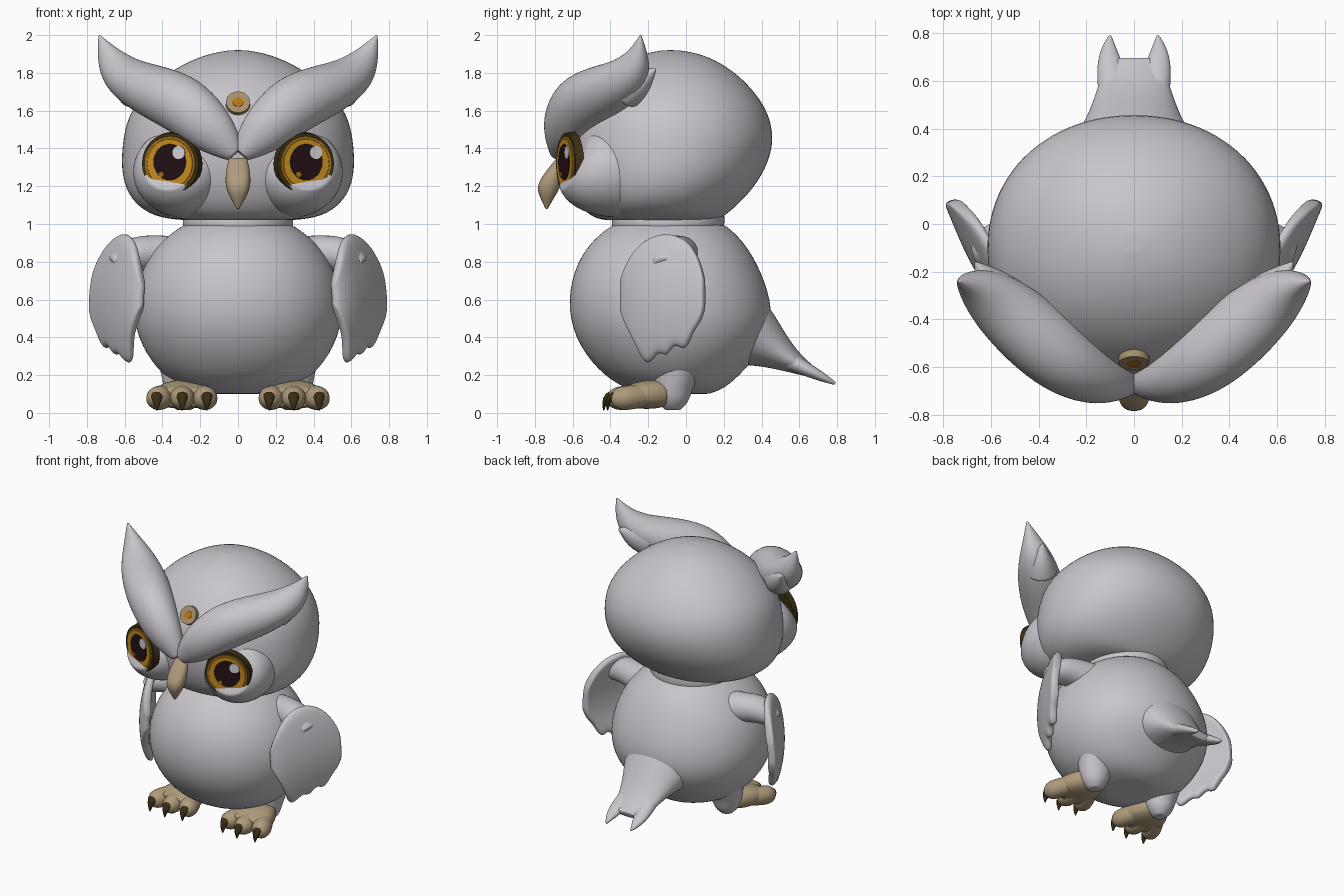
import bpy, bmesh
from math import cos, sin, pi, radians, copysign
from mathutils import Vector, Matrix

cube = bpy.data.objects.get("Cube")
if cube:
    bpy.data.objects.remove(cube, do_unlink=True)


def material(name, r, g, b):
    m = bpy.data.materials.new(name)
    m.use_nodes = True
    m.diffuse_color = (r, g, b, 1)
    bsdf = m.node_tree.nodes["Principled BSDF"]
    bsdf.inputs["Base Color"].default_value = (r, g, b, 1)
    bsdf.inputs["Roughness"].default_value = 0.8
    return m


GREY = material("plumage grey", .58, .56, .6)
TAN = material("beak tan", .43, .33, .2)
CLAW = material("claw dark brown", .04, .026, .007)
RIM = material("eye rim brown", .045, .028, .007)
AMBER = material("dark amber", .36, .16, .01)
ORANGE = material("iris orange", .56, .26, .014)
PUPIL = material("pupil black", .016, .005, .007)
GLINT = material("glint white", .64, .64, .67)
HALO = material("forehead spot tan", .38, .28, .15)
SPOT = material("forehead spot orange", .5, .17, .007)
X, Y, Z = Vector((1, 0, 0)), Vector((0, 1, 0)), Vector((0, 0, 1))


def finish(name, bm, mat, subsurf=0, thickness=0):
    bmesh.ops.recalc_face_normals(bm, faces=bm.faces)
    me = bpy.data.meshes.new(name)
    bm.to_mesh(me)
    bm.free()
    me.materials.append(mat)
    ob = bpy.data.objects.new(name, me)
    bpy.context.collection.objects.link(ob)
    if thickness:
        sol = ob.modifiers.new("thickness", 'SOLIDIFY')
        sol.thickness, sol.offset = thickness, 0
    if subsurf:
        ob.modifiers.new("smooth", 'SUBSURF').levels = subsurf
        ob.modifiers["smooth"].render_levels = subsurf
    bpy.ops.object.select_all(action='DESELECT')
    ob.select_set(True)
    bpy.context.view_layer.objects.active = ob
    bpy.ops.object.shade_smooth_by_angle(angle=radians(50))
    return ob


def tube(name, pts, mat, ref=X, axis=None, power=2.0, segs=14, level=2):
    """Loft ellipses (x, y, z, radius along ref, radius across) along a path."""
    def mix(a, b):
        return tuple(p + (q - p) * .08 for p, q in zip(a, b))
    pts = [pts[0], mix(pts[0], pts[1]), *pts[1:-1], mix(pts[-1], pts[-2]), pts[-1]]
    bm, rings = bmesh.new(), []
    for i, (x, y, z, a, b) in enumerate(pts):
        p, q = pts[max(i - 1, 0)], pts[min(i + 1, len(pts) - 1)]
        t = axis or (Vector(q[:3]) - Vector(p[:3])).normalized()
        u = (ref - t * ref.dot(t)).normalized()
        v = t.cross(u)
        ring = []
        for k in range(segs):
            c, s = cos(2 * pi * k / segs), sin(2 * pi * k / segs)
            c, s = (copysign(abs(w) ** (2 / power), w) for w in (c, s))
            ring.append(bm.verts.new(Vector((x, y, z)) + u * a * c + v * b * s))
        rings.append(ring)
    for r0, r1 in zip(rings, rings[1:]):
        for k in range(segs):
            n = (k + 1) % segs
            bm.faces.new((r0[k], r0[n], r1[n], r1[k]))
    bm.faces.new(rings[0])
    bm.faces.new(rings[-1])
    return finish(name, bm, mat, level)


def stack(name, rows, power):
    """Upright form from rows of height, half width, front y, back y."""
    pts = [(0, (f + b) / 2, z, w, (b - f) / 2) for z, w, f, b in rows]
    tube(name, pts, GREY, axis=Z, power=power, segs=24)


def disc(name, matrix, x, z, radius, front, mat, depth=.012, sx=1.0):
    """Round plate facing the local -y direction, front face at y = -front."""
    bm = bmesh.new()
    bmesh.ops.create_cone(bm, cap_ends=True, segments=32, radius1=radius,
                          radius2=radius * .96, depth=depth)
    place = Matrix.Translation((x, -front + depth / 2, z)) @ Matrix.Diagonal((sx, 1, 1, 1))
    bm.transform(matrix @ place @ Matrix.Rotation(pi / 2, 4, 'X'))
    finish(name, bm, mat)


# Body, neck and head
stack("body", [(.1, .14, -.22, .12), (.13, .3, -.33, .21), (.22, .43, -.47, .31),
               (.4, .545, -.6, .46), (.6, .565, -.635, .46), (.8, .5, -.585, .38),
               (.93, .39, -.485, .29), (1.0, .28, -.38, .2)], 2.05)
stack("neck", [(.97, .29, -.39, .2), (1.02, .3, -.4, .21), (1.08, .27, -.37, .2)], 2)
stack("head", [(1.02, .28, -.42, .15), (1.035, .45, -.51, .2), (1.12, .57, -.58, .3),
               (1.25, .625, -.63, .41), (1.42, .62, -.645, .475), (1.58, .59, -.61, .45),
               (1.72, .48, -.515, .355), (1.83, .33, -.39, .23), (1.9, .17, -.24, .09),
               (1.92, .04, -.12, -.04)], 2.1)

# Beak: widest ridge part way down, then hooked back to a point
tube("beak", [(0, -.655, 1.35, .05, .03), (0, -.695, 1.28, .068, .05),
              (0, -.728, 1.2, .072, .07), (0, -.735, 1.14, .045, .04),
              (0, -.738, 1.08, .006, .006)], TAN, axis=Z, power=2.4, segs=10)

# Forked tail
tube("tail", [(0, .22, .47, .33, .26), (0, .36, .41, .25, .18), (0, .47, .33, .19, .105),
              (0, .58, .26, .155, .055), (0, .69, .205, .115, .025)], GREY)

# Forehead spot
spot = Matrix.Translation((0, -.574, 1.64)) @ Matrix.Rotation(radians(-28), 4, 'X')
disc("forehead_spot_outer", spot, 0, 0, .066, .012, HALO, .04)
disc("forehead_spot_centre", spot, 0, 0, .029, .015, SPOT)

for side, s in (("left", 1), ("right", -1)):
    def pair(name, pts, mat, **kw):
        return tube(side + "_" + name, [(p[0] * s, *p[1:]) for p in pts], mat, **kw)

    # Brow sweeping up into an ear tuft, with a second small tip
    pair("brow", [(.015, -.67, 1.37, .05, .05), (.07, -.665, 1.43, .1, .08),
                  (.16, -.645, 1.52, .145, .125), (.29, -.575, 1.635, .165, .155),
                  (.43, -.455, 1.695, .15, .16), (.56, -.34, 1.75, .125, .14),
                  (.645, -.275, 1.82, .105, .1), (.695, -.25, 1.905, .06, .05),
                  (.735, -.24, 2.0, .004, .004)], GREY, ref=Z)
    pair("tuft_tip", [(.54, -.32, 1.72, .12, .11), (.61, -.24, 1.76, .085, .075),
                      (.665, -.16, 1.82, .004, .004)], GREY, ref=Z)

    # Cheek swelling that carries the eye
    pair("cheek", [(.27, -.3, 1.27, .25, .25), (.31, -.42, 1.275, .245, .26),
                   (.335, -.51, 1.285, .23, .24), (.352, -.57, 1.3, .195, .2),
                   (.36, -.6, 1.315, .15, .15)], GREY, ref=Z)

    # Eye: stepped plates turned slightly outwards; glints sit on the same side
    eye = Matrix.Translation((.355 * s, -.625, 1.32)) @ Matrix.Rotation(radians(19 * s), 4, 'Z')
    for part, r, front, mat, depth in (("eye_rim", .168, .012, RIM, .045),
                                       ("iris_edge", .149, .018, AMBER, .02),
                                       ("iris", .134, .021, ORANGE, .008)):
        disc(f"{side}_{part}", eye, 0, 0, r, front, mat, depth, .98)
    disc(side + "_pupil", eye, 0, .008, .098, .024, PUPIL, .008, .95)
    disc(side + "_glint", eye, .052, .058, .036, .027, GLINT, .008)
    disc(side + "_small_glint", eye, -.045, -.058, .015, .027, AMBER, .008)

    # Tail prong
    pair("tail_prong", [(.085, .54, .28, .065, .05), (.1, .65, .225, .06, .037),
                        (.107, .73, .185, .037, .024), (.1, .79, .155, .005, .008)], GREY)

    # Shoulder and cupped wing with three feather points
    pair("shoulder", [(.33, -.03, .82, .12, .12), (.46, -.05, .845, .1, .1),
                      (.56, -.09, .84, .1, .11), (.66, -.11, .78, .05, .07)], GREY, ref=Z)
    wing, cols = bmesh.new(), []
    for y, top, low in ((-.34, .67, .57), (-.31, .79, .46), (-.26, .875, .36), (-.2, .925, .22),
                        (-.145, .945, .34), (-.1, .95, .28), (-.06, .945, .38), (0, .92, .31),
                        (.035, .88, .43), (.075, .81, .47), (.1, .7, .56)):
        col = []
        for row in range(8):
            z = top + (low - top) * row / 7
            x = .5 + .27 * max((y + .34) / .44, 0) ** .6 - .65 * (z - .57) ** 2
            col.append(wing.verts.new((x * s, y, z)))
        cols.append(col)
    for c0, c1 in zip(cols, cols[1:]):
        for i in range(7):
            wing.faces.new((c0[i], c1[i], c1[i + 1], c0[i + 1]))
    finish(side + "_wing", wing, GREY, 2, .055)

    # Leg, foot, toes and claws
    pair("leg", [(.25, -.03, .34, .19, .2), (.27, -.05, .22, .145, .14),
                 (.285, -.07, .13, .11, .105), (.285, -.07, .06, .09, .09),
                 (.285, -.07, .015, .04, .04)], GREY, axis=Z)
    pair("foot", [(.285, -.1, .1, .1, .06), (.285, -.15, .1, .13, .08),
                  (.29, -.25, .095, .165, .077), (.295, -.34, .08, .15, .05)], TAN, power=2.5)
    for n, dx in enumerate((-.13, 0, .135)):
        x, f = .295 + dx, -.01 if dx == 0 else .01
        pair(f"toe_{n + 1}", [(.29 + dx * .6, -.22, .09, .06, .06),
                              (x - dx * .1, -.31, .08, .07, .068),
                              (x, -.37 + f, .075, .066, .064),
                              (x, -.405 + f, .07, .03, .03)], TAN, level=1)
        pair(f"claw_{n + 1}", [(x, -.37 + f, .1, .034, .022), (x, -.405 + f, .09, .036, .025),
                               (x, -.425 + f, .05, .02, .014),
                               (x, -.425 + f, .012, .003, .003)], CLAW, segs=8, level=1)
